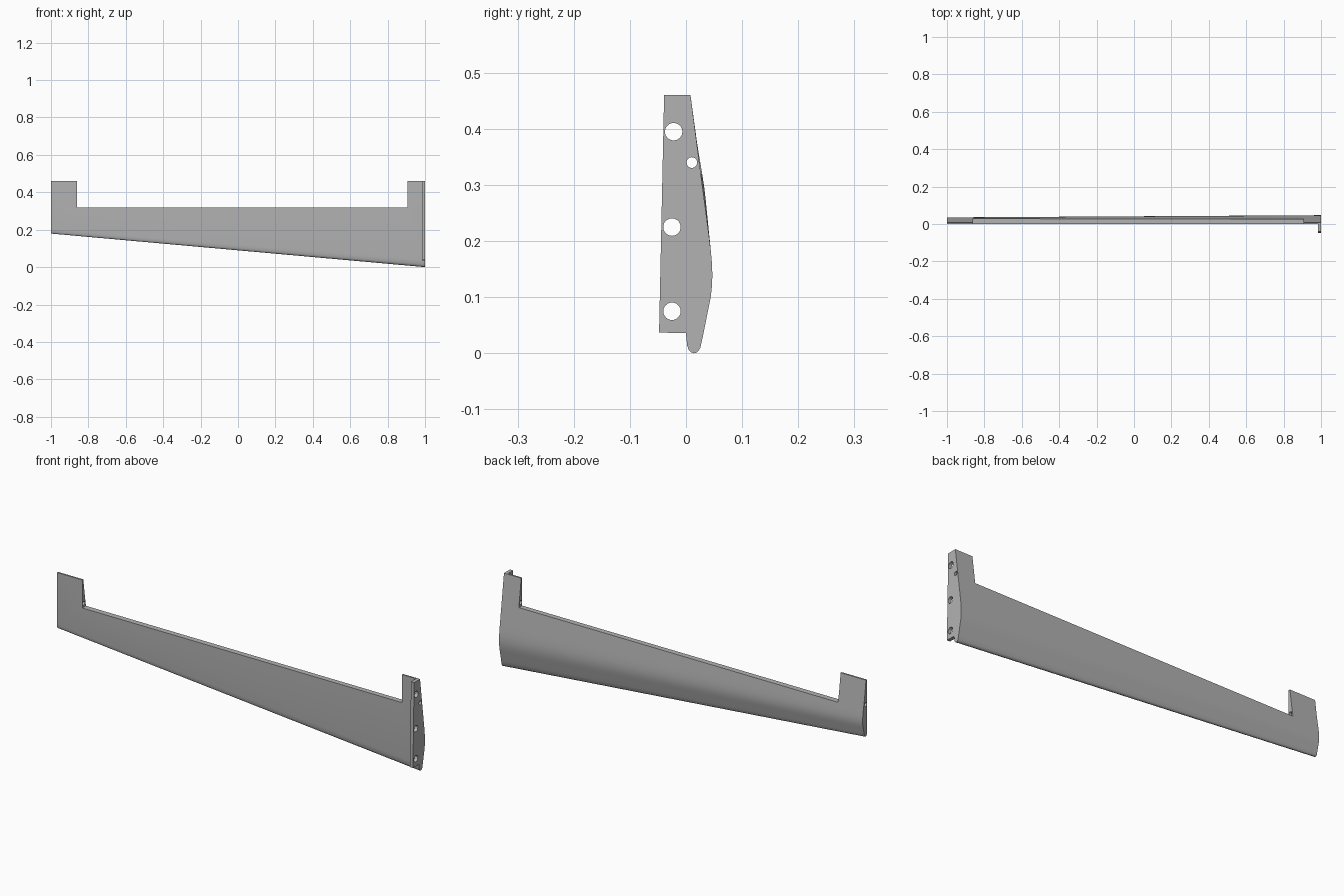
import bpy
import bmesh
import math

if "Cube" in bpy.data.objects:
    bpy.data.objects.remove(bpy.data.objects["Cube"])

# One plain grey for the whole model
grey = bpy.data.materials.new("plain grey")
grey.use_nodes = True
colour = (0.45, 0.45, 0.45, 1)
grey.diffuse_color = colour
grey.node_tree.nodes["Principled BSDF"].inputs["Base Color"].default_value = colour

TOP = 0.46


def loft(name, section_a, section_b, xa, xb):
    """Solid between two matching (y, z) sections."""
    bm = bmesh.new()
    a = [bm.verts.new((xa, y, z)) for y, z in section_a]
    b = [bm.verts.new((xb, y, z)) for y, z in section_b]
    bm.faces.new(a)
    bm.faces.new(b[::-1])
    for i in range(len(a)):
        j = (i + 1) % len(a)
        bm.faces.new((a[i], b[i], b[j], a[j]))
    bmesh.ops.recalc_face_normals(bm, faces=bm.faces)
    mesh = bpy.data.meshes.new(name)
    bm.to_mesh(mesh)
    bm.free()
    mesh.materials.append(grey)
    obj = bpy.data.objects.new(name, mesh)
    bpy.context.collection.objects.link(obj)
    return obj


def circle(y, z, r, n=32):
    return [(y + r * math.cos(math.tau * i / n), z + r * math.sin(math.tau * i / n))
            for i in range(n)]


def cut(target, section, xa, xb):
    """Cut a straight prism out of the target."""
    cutter = loft("cutter", section, section, xa, xb)
    cutter.hide_render = True
    mod = target.modifiers.new("cut", "BOOLEAN")
    mod.operation = "DIFFERENCE"
    mod.solver = "EXACT"
    mod.object = cutter
    bpy.ops.object.select_all(action="DESELECT")
    bpy.context.view_layer.objects.active = target
    target.select_set(True)
    bpy.ops.object.modifier_apply(modifier=mod.name)
    bpy.data.objects.remove(cutter)


# Wing: flat front, curved back, rounded lower leading edge, tapered to the tip
root = [(0, TOP), (0.008, TOP), (0.027, 0.315), (0.041, 0.21), (0.044, 0.185),
        (0.0463, 0.16), (0.047, 0.14), (0.0463, 0.12), (0.044, 0.1), (0.04, 0.08),
        (0.035, 0.055), (0.03, 0.03), (0.0255, 0.01), (0.022, 0.004), (0.018, 0.001),
        (0.014, 0), (0.009, 0.002), (0.005, 0.006), (0.002, 0.014), (0, 0.035)]
tip = [(y * 0.75, TOP - (TOP - z) * 0.61) for y, z in root]
tip[1] = (0.008, TOP)
wing = loft("wing", root, tip, 1, -1)

# Control surface bay and its hinge pin hole through both end tabs
cut(wing, [(-0.1, 0.32), (0.1, 0.32), (0.1, 0.6), (-0.1, 0.6)], -0.86, 0.905)
cut(wing, circle(0.0105, 0.34, 0.0095), -1.1, 1.1)

# Root mounting flange with bolt holes
flange = loft("mounting_flange", *[[(-0.039, TOP), (0, TOP), (0, 0.036), (-0.048, 0.037)]] * 2,
              0.983, 1)
for y, z in ((-0.022, 0.395), (-0.025, 0.225), (-0.025, 0.075)):
    cut(flange, circle(y, z, 0.0155), 0.9, 1.1)

for obj in (wing, flange):
    bpy.ops.object.select_all(action="DESELECT")
    bpy.context.view_layer.objects.active = obj
    obj.select_set(True)
    bpy.ops.object.shade_smooth_by_angle(angle=math.radians(30))
